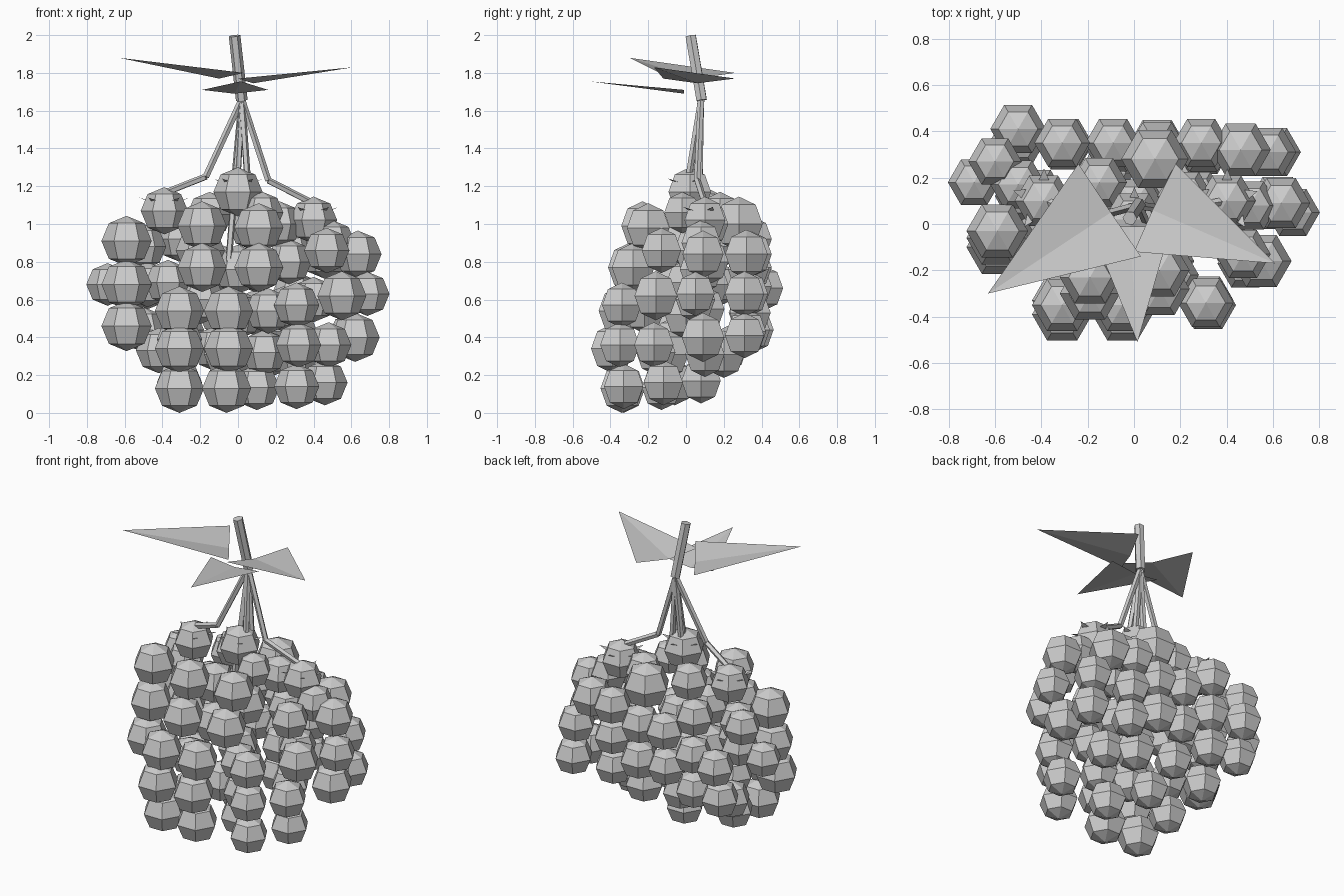
import bpy, bmesh
from math import sin, cos, pi
from mathutils import Vector, Matrix

if "Cube" in bpy.data.objects:
    bpy.data.objects.remove(bpy.data.objects["Cube"])


def finish(bm, name):
    me = bpy.data.meshes.new(name)
    bm.to_mesh(me)
    bm.free()
    ob = bpy.data.objects.new(name, me)
    bpy.context.collection.objects.link(ob)
    return ob


def add_berry(bm, c, r):
    # six-sided, four-ring ball with corners on the x axis
    top = bm.verts.new(c + Vector((0, 0, r)))
    bot = bm.verts.new(c - Vector((0, 0, r)))
    rings = []
    for lat in (pi / 4, 0, -pi / 4):
        rings.append([bm.verts.new(c + r * Vector((cos(lat) * cos(i * pi / 3),
                      cos(lat) * sin(i * pi / 3), sin(lat)))) for i in range(6)])
    for i in range(6):
        j = (i + 1) % 6
        bm.faces.new((top, rings[0][i], rings[0][j]))
        for a, b in zip(rings, rings[1:]):
            bm.faces.new((a[i], b[i], b[j], a[j]))
        bm.faces.new((bot, rings[2][j], rings[2][i]))


def add_rod(bm, a, b, r, sides=5):
    a, b = Vector(a), Vector(b)
    rot = (b - a).to_track_quat('Z', 'Y').to_matrix().to_4x4()
    bmesh.ops.create_cone(bm, cap_ends=True, segments=sides, radius1=r, radius2=r,
                          depth=(b - a).length,
                          matrix=Matrix.Translation((a + b) / 2) @ rot)


def add_sepals(bm, c):
    # small star of pointed sepals poking out of a berry
    for i in range(5):
        t = i * 2 * pi / 5 + 0.3
        d, s = Vector((cos(t), sin(t), 0)), Vector((-sin(t), cos(t), 0))
        bm.faces.new([bm.verts.new(c + v) for v in
                      (s * 0.06, -s * 0.06, d * 0.14 + Vector((0, 0, 0.05)))])


JOINT = (0.02, 0.08, 1.66)


def strand(name, points, r, shoulder=None, hung=False):
    # one group of berries, with its branch from the stem where it shows
    bm = bmesh.new()
    for p in points:
        add_berry(bm, Vector(p[:3]), p[3] if len(p) > 3 else r)
    finish(bm, name + "_berries")
    if not shoulder:
        return
    bm = bmesh.new()
    add_rod(bm, JOINT, shoulder, 0.018)
    first = Vector(points[0][:3])
    if hung:
        add_rod(bm, shoulder, first + Vector((0, 0, r * 0.7)), 0.018)
        add_sepals(bm, first + Vector((0, 0, 0.02)))
    finish(bm, name + "_branch")


# left side
strand("left", [(-.39, .10, 1.07, .125), (-.59, -.03, .91), (-.59, -.06, .68),
                (-.59, -.10, .46)], .133, (-.17, .03, 1.25), True)
strand("left_inner", [(-.50, .17, .88), (-.48, .12, .68), (-.42, .13, .33),
                      (-.31, -.06, .16), (-.31, -.06, .39), (-.37, 0, .69)], .12)
strand("left_rear", [(-.60, .27, .90), (-.69, .18, .68, .113)], .115)
# back
strand("back_left", [(-.31, .35, .92), (-.50, .41, .66), (-.30, .35, .67),
                     (-.50, .36, .44), (-.30, .34, .44)], .12)
strand("back", [(-.15, .18, 1.05), (-.09, .35, .77), (-.09, .33, .53),
                (-.12, .22, .34), (-.05, .08, .17)], .12, (-.03, .07, 1.1))
strand("back_middle", [(.09, .28, 1.0, .145), (.10, .33, .76), (.10, .34, .53),
                       (.16, .20, .31)], .125, (.06, .07, 1.1))
strand("back_right", [(.29, .35, .84), (.30, .33, .63), (.30, .32, .43),
                      (.31, .10, .31)], .12)
strand("right_rear", [(.46, .32, .84, .13), (.58, .31, .63), (.60, .31, .41)], .12)
# right side
strand("right", [(.40, .10, 1.02), (.635, .09, .84), (.685, .05, .63, .117),
                 (.62, .09, .40, .13)], .125, (.16, .06, 1.23), True)
strand("right_inner", [(.50, .08, .90), (.22, .12, 1.0), (.27, .12, .80), (.40, .05, .60),
                       (.24, .10, .55)], .12)
strand("front_right", [(.47, -.13, .86), (.55, -.16, .62, .13),
                       (.48, -.17, .36), (.46, -.12, .16)], .12)
# front
strand("front_right_low", [(.31, -.34, .57), (.32, -.35, .36), (.31, -.33, .14)], .12)
strand("front", [(.11, -.20, .98), (.11, -.28, .77), (.16, -.22, .54, .12),
                 (.14, -.16, .32, .12), (.10, -.13, .135, .12)], .13, (.06, -.01, 1.1))
strand("front_low", [(-.05, -.35, .54), (-.05, -.39, .34), (-.06, -.34, .13)], .13)
strand("front_left", [(-.19, -.23, .99), (-.19, -.30, .77), (-.31, -.35, .54),
                      (-.31, -.39, .34), (-.31, -.33, .13)], .13, (-.05, 0, .8))
# core of the bunch
strand("core", [(0, .02, 1.17), (.13, -.02, 1.06, .11), (0, .08, .76), (-.2, .05, .86),
                (-.2, .05, .60), (0, 0, .52), (-.05, -.10, .31)], .13,
       (0, .04, 1.28), True)

# main stem
bm = bmesh.new()
add_rod(bm, (-0.018, 0.025, 1.996), (0.02, 0.083, 1.655), 0.031, 6)
finish(bm, "stem")


def leaf(name, tip, side_a, side_b, rib):
    # pointed leaf folded along its middle rib
    bm = bmesh.new()
    t, a, b, m = [bm.verts.new(v) for v in (tip, side_a, side_b, rib)]
    bm.faces.new((t, m, a))
    bm.faces.new((t, b, m))
    bmesh.ops.recalc_face_normals(bm, faces=bm.faces)
    finish(bm, name)


leaf("left_leaf", (-.63, -.30, 1.88), (-.24, .26, 1.80), (.03, -.14, 1.80), (-.10, .05, 1.77))
leaf("right_leaf", (.61, -.17, 1.83), (.18, .26, 1.77), (0, -.12, 1.77), (.08, .06, 1.745))
leaf("front_leaf", (.015, -.51, 1.755), (-.19, -.01, 1.71), (.16, -.01, 1.71), (-.02, -.01, 1.69))
